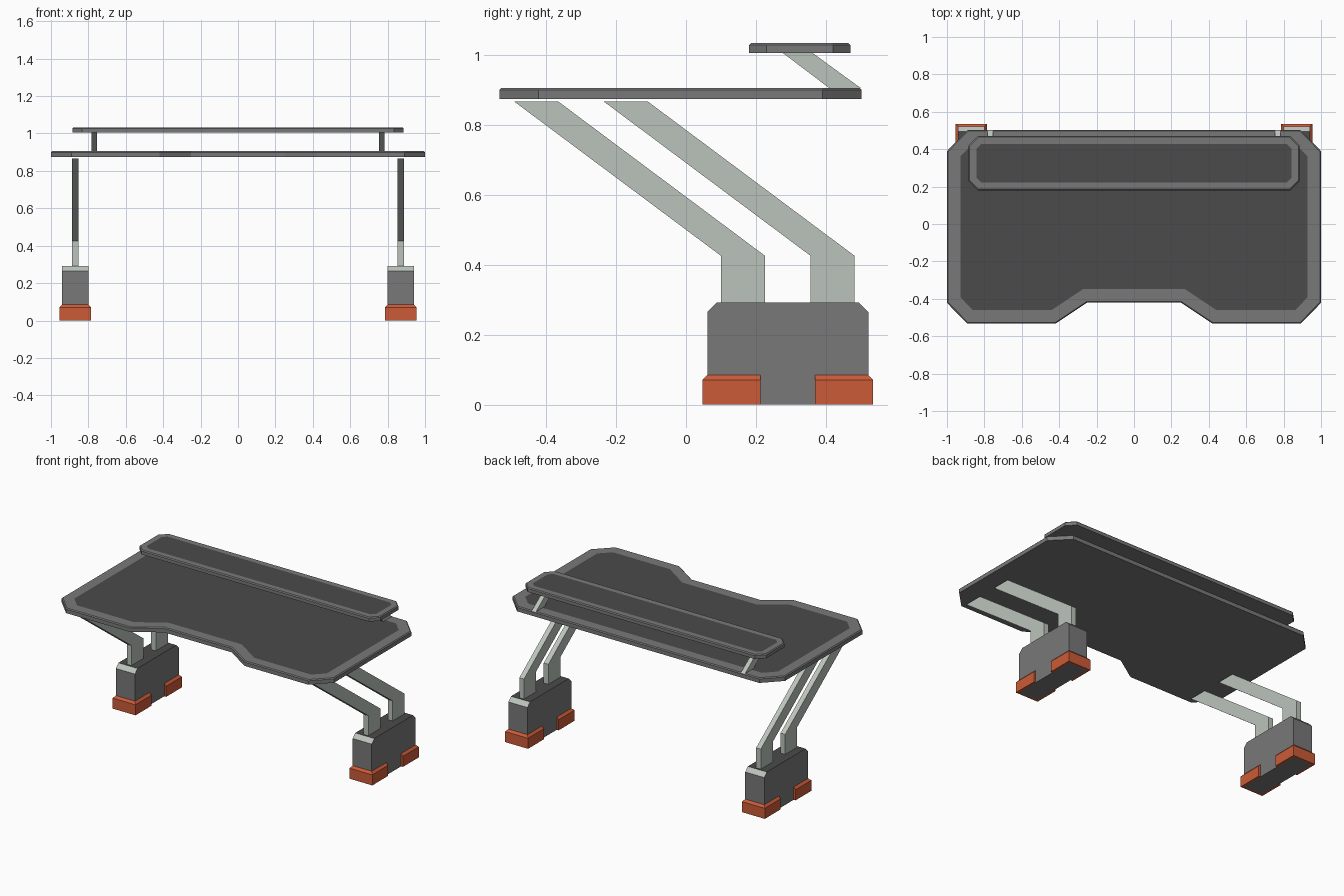
import bpy, bmesh

if "Cube" in bpy.data.objects:
    bpy.data.objects.remove(bpy.data.objects["Cube"])


def material(name, rgb):
    m = bpy.data.materials.new(name)
    m.diffuse_color = (*rgb, 1)
    m.use_nodes = True
    m.node_tree.nodes["Principled BSDF"].inputs["Base Color"].default_value = m.diffuse_color
    return m


GREY = material("mid_grey", (0.19, 0.19, 0.19))
DARK = material("dark_grey", (0.07, 0.07, 0.07))
PALE = material("pale_metal", (0.50, 0.55, 0.50))
ORANGE = material("orange", (0.60, 0.105, 0.038))


def finish(bm, name, mats):
    bmesh.ops.recalc_face_normals(bm, faces=bm.faces[:])
    me = bpy.data.meshes.new(name)
    bm.to_mesh(me)
    bm.free()
    for m in mats:
        me.materials.append(m)
    ob = bpy.data.objects.new(name, me)
    bpy.context.scene.collection.objects.link(ob)
    return ob


def prism(a, b):
    """Closed solid between two matching 3D outlines."""
    bm = bmesh.new()
    va, vb = [bm.verts.new(p) for p in a], [bm.verts.new(p) for p in b]
    bm.faces.new(va[::-1])
    bm.faces.new(vb)
    n = len(va)
    for i in range(n):
        j = (i + 1) % n
        bm.faces.new((va[i], va[j], vb[j], vb[i]))
    bm.normal_update()
    return bm


def slab(name, half, z0, z1, rim, edge=0.006):
    """Board with a bevelled top edge, grey rim and dark inlaid panel."""
    outline = half + [(-x, y) for x, y in reversed(half)]
    bm = prism([(x, y, z0) for x, y in outline],
               [(x, y, z1 - edge) for x, y in outline])
    bmesh.ops.recalc_face_normals(bm, faces=bm.faces[:])
    top = max(bm.faces, key=lambda f: f.calc_center_median().z)
    for width in (edge, rim - edge):
        bmesh.ops.inset_region(bm, faces=[top], thickness=width,
                               use_even_offset=True, use_boundary=True)
        for v in top.verts:
            v.co.z = z1
    top.material_index = 1
    return finish(bm, name, [GREY, DARK])


def side_profile(name, pts, x, half, mats):
    """Side (y, z) profile extruded along x."""
    bm = prism([(x - half, y, z) for y, z in pts],
               [(x + half, y, z) for y, z in pts])
    return finish(bm, name, mats)


# Desk top and raised shelf
slab("desk_top", [(0.25, -0.42), (0.42, -0.533), (0.89, -0.533), (1, -0.422),
                  (1, 0.39), (0.89, 0.502)], 0.873, 0.905, 0.072)
slab("monitor_shelf", [(0.835, 0.18), (0.885, 0.23), (0.885, 0.42),
                       (0.835, 0.47)][:4], 1.005, 1.033, 0.042)


def foot(name, cx, s):
    """Band wrapped around one end of a base, bottom to chamfered top."""
    cy, w, l, t = 0.291, 0.07, 0.23, 0.014
    end = 0.078
    inner = [(-w, end), (-w, l), (w, l), (w, end)]
    outer = [(-w - t, end), (-w - t, l + t), (w + t, l + t), (w + t, end)]
    bm = bmesh.new()
    rows = []
    for (ix, iy), (ox, oy) in zip(inner, outer):
        rows.append([bm.verts.new((cx + x, cy + s * y, z)) for x, y, z in
                     ((ix, iy, 0), (ox, oy, 0), (ox, oy, 0.07), (ix, iy, 0.085))])
    for a, b in zip(rows, rows[1:]):
        for i in range(4):
            j = (i + 1) % 4
            bm.faces.new((a[i], a[j], b[j], b[i]))
    bm.faces.new(rows[0])
    bm.faces.new(rows[-1])
    finish(bm, name, [ORANGE])


for side, label in ((-1, "left"), (1, "right")):
    x = 0.87 * side
    # Base block: pale end chamfers, dark top
    base = side_profile(label + "_base",
                        [(0.061, 0), (0.521, 0), (0.521, 0.265), (0.494, 0.292),
                         (0.088, 0.292), (0.061, 0.265)], x, 0.07,
                        [GREY, DARK, PALE])
    for p in base.data.polygons:
        if p.normal.z > 0.95:
            p.material_index = 1
        elif p.normal.z > 0.5:
            p.material_index = 2
    # Orange feet
    foot(label + "_front_foot", x, -1)
    foot(label + "_rear_foot", x, 1)
    # Slanted leg struts
    for y, end in ((0.10, "front"), (0.356, "rear")):
        side_profile(f"{label}_{end}_leg",
                     [(y, 0.285), (y + 0.126, 0.285), (y + 0.126, 0.425),
                      (y - 0.465, 0.866), (y - 0.591, 0.866), (y, 0.425)],
                     x, 0.017, [PALE])
    # Shelf support
    side_profile(label + "_shelf_support",
                 [(0.41, 0.904), (0.50, 0.904), (0.36, 1.006), (0.275, 1.006)],
                 0.768 * side, 0.015, [PALE])
